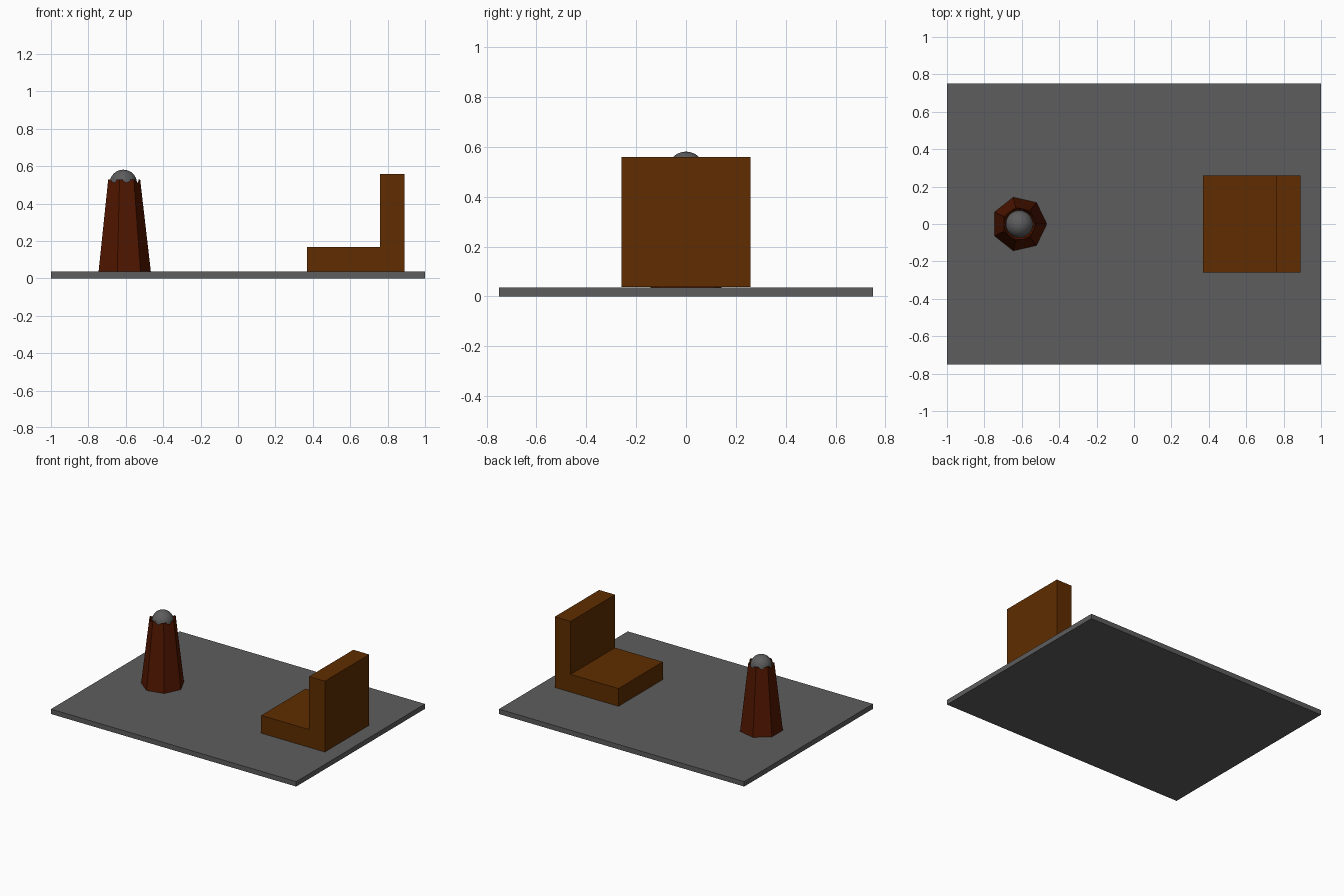
import bpy, bmesh, math

if "Cube" in bpy.data.objects:
    bpy.data.objects.remove(bpy.data.objects["Cube"])


def material(name, rgb):
    m = bpy.data.materials.new(name)
    m.diffuse_color = (*rgb, 1)
    m.use_nodes = True
    m.node_tree.nodes["Principled BSDF"].inputs["Base Color"].default_value = m.diffuse_color
    return m


def finish(name, bm, mat=None):
    bmesh.ops.recalc_face_normals(bm, faces=bm.faces)
    me = bpy.data.meshes.new(name)
    bm.to_mesh(me)
    bm.free()
    ob = bpy.data.objects.new(name, me)
    bpy.context.collection.objects.link(ob)
    if mat:
        me.materials.append(mat)
    return ob


def prism_y(name, profile, half, mat=None):
    """Extrude an x-z profile symmetrically along y."""
    bm = bmesh.new()
    face = bm.faces.new([bm.verts.new((x, -half, z)) for x, z in profile])
    ext = bmesh.ops.extrude_face_region(bm, geom=[face])["geom"]
    bmesh.ops.translate(bm, vec=(0, 2 * half, 0),
                        verts=[v for v in ext if isinstance(v, bmesh.types.BMVert)])
    return finish(name, bm, mat)


def sphere(name, radius, z, mat):
    bpy.ops.mesh.primitive_uv_sphere_add(segments=32, ring_count=16, radius=radius,
                                         location=(PX, 0, z))
    ob = bpy.context.object
    ob.name = name
    ob.data.materials.append(mat)
    return ob


seat_brown = material("seat_brown", (0.115, 0.026, 0.0))
post_brown = material("post_brown", (0.085, 0.008, 0.0))
dark_grey = material("dark_grey", (0.11, 0.11, 0.11))

# Floor plate
FLOOR = 0.036
prism_y("floor_plate", [(-1, 0), (1, 0), (1, FLOOR), (-1, FLOOR)], 0.75, dark_grey)

# Blocky seat with backrest, one L-shaped piece
prism_y("seat", [(0.37, 0.037), (0.889, 0.037), (0.889, 0.559),
                 (0.76, 0.559), (0.76, 0.168), (0.37, 0.168)], 0.258, seat_brown)

# Seven-sided tapered post
PX, SIDES, TOP = -0.613, 7, 0.528
bm = bmesh.new()
rings = [[bm.verts.new((PX + r * math.cos(math.tau * i / SIDES),
                        r * math.sin(math.tau * i / SIDES), z))
          for i in range(SIDES)] for r, z in ((0.147, FLOOR), (0.09, TOP))]
bm.faces.new(rings[0])
bm.faces.new(rings[1])
for i in range(SIDES):
    j = (i + 1) % SIDES
    bm.faces.new((rings[0][i], rings[0][j], rings[1][j], rings[1][i]))
post = finish("post", bm, post_brown)

# Round socket hollowed into the post, scalloping its rim
cutter = sphere("socket_cutter", 0.084, 0.524, post_brown)
cutter.hide_render = True
cutter.display_type = 'WIRE'
cut = post.modifiers.new("socket", 'BOOLEAN')
cut.operation = 'DIFFERENCE'
cut.solver = 'EXACT'
cut.object = cutter

# Ball resting in the socket
sphere("ball", 0.073, 0.508, dark_grey)
